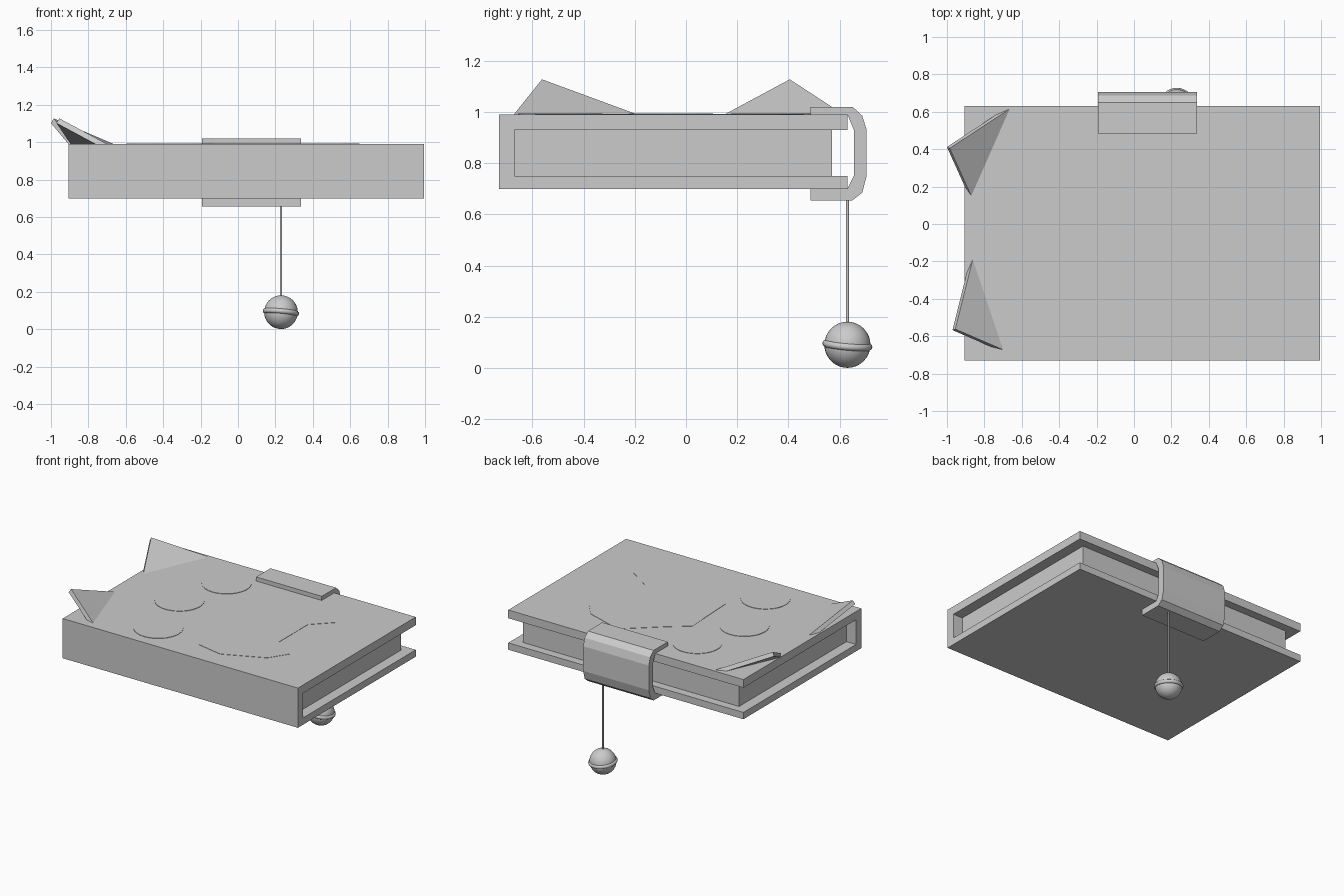
import bpy, bmesh, math
from mathutils import Vector

if "Cube" in bpy.data.objects:
    bpy.data.objects.remove(bpy.data.objects["Cube"])


def make_object(name, bm):
    bmesh.ops.recalc_face_normals(bm, faces=bm.faces)
    mesh = bpy.data.meshes.new(name)
    bm.to_mesh(mesh)
    bm.free()
    obj = bpy.data.objects.new(name, mesh)
    bpy.context.collection.objects.link(obj)
    return obj


def prism(name, points, offset):
    """Extrude a closed 3D outline along an offset vector."""
    bm = bmesh.new()
    face = bm.faces.new([bm.verts.new(p) for p in points])
    ext = bmesh.ops.extrude_face_region(bm, geom=[face], use_keep_orig=True)
    moved = [g for g in ext["geom"] if isinstance(g, bmesh.types.BMVert)]
    bmesh.ops.translate(bm, verts=moved, vec=offset)
    return make_object(name, bm)


def along_x(name, profile, x0, x1):
    return prism(name, [(x0, y, z) for y, z in profile], (x1 - x0, 0, 0))


def smooth(obj):
    bpy.context.view_layer.objects.active = obj
    obj.select_set(True)
    bpy.ops.object.shade_smooth_by_angle(angle=math.radians(40))
    obj.select_set(False)


TOP = 0.99

# Book cover with C-shaped section, and recessed page block
along_x("book_cover", [(-0.73, 0.70), (0.63, 0.70), (0.63, 0.75), (-0.67, 0.75),
                       (-0.67, 0.93), (0.63, 0.93), (0.63, TOP), (-0.73, TOP)],
        -0.905, 0.995)
along_x("pages", [(-0.67, 0.75), (0.57, 0.75), (0.57, 0.93), (-0.67, 0.93)],
        -0.828, 0.918)

# Clasp strap wrapping the open edge
along_x("clasp_strap", [(0.485, 1.02), (0.65, 1.02), (0.688, 0.985), (0.705, 0.93),
                        (0.705, 0.75), (0.688, 0.685), (0.65, 0.655), (0.485, 0.655),
                        (0.485, 0.70), (0.63, 0.70), (0.655, 0.75), (0.655, 0.93),
                        (0.63, TOP), (0.485, TOP)], -0.193, 0.337)

# Two pointed ears: tilted triangular slabs (base, base, tip)
ears = {"back_ear": [(-0.665, 0.615, TOP), (-0.87, 0.15, TOP), (-0.985, 0.405, 1.127)],
        "front_ear": [(-0.862, -0.19, TOP), (-0.70, -0.672, TOP), (-0.955, -0.562, 1.127)]}
for name, pts in ears.items():
    a, b, c = map(Vector, pts)
    n = (b - a).cross(c - a).normalized()
    if n.z > 0:
        n = -n
    prism(name, pts, n * 0.03)

# Paw emblem, barely raised: three round toes and a palm pad
for i, (x, y) in enumerate([(-0.33, 0.34), (-0.43, -0.06), (-0.30, -0.49)]):
    ring = [(x + 0.165 * math.cos(t * math.tau / 32),
             y + 0.165 * math.sin(t * math.tau / 32), TOP - 0.01) for t in range(32)]
    prism(f"paw_toe_{i + 1}", ring, (0, 0, 0.013))
pad = [(0.65, -0.32), (0.48, -0.21), (0.48, 0.12), (0.61, 0.25), (0.51, 0.37), (0.23, 0.46),
       (-0.01, 0.25), (-0.15, 0.14), (-0.13, -0.27), (0.07, -0.55), (0.27, -0.59), (0.56, -0.46)]
prism("paw_pad", [(x, y, TOP - 0.01) for x, y in pad], (0, 0, 0.012))

# Hanging cord
BX, BY = 0.23, 0.63
bpy.ops.mesh.primitive_cylinder_add(vertices=12, radius=0.006, depth=0.52,
                                    location=(BX, BY, 0.43))
bpy.context.object.name = "cord"
smooth(bpy.context.object)

# Round bell with a slightly tilted rim
bpy.ops.mesh.primitive_uv_sphere_add(segments=32, ring_count=16, radius=0.09,
                                     location=(BX, BY, 0.091))
bpy.context.object.name = "bell"
smooth(bpy.context.object)
bpy.ops.mesh.primitive_torus_add(major_segments=32, minor_segments=10, major_radius=0.084,
                                 minor_radius=0.014, location=(BX, BY, 0.09),
                                 rotation=(math.radians(-5), math.radians(5), 0))
bpy.context.object.name = "bell_rim"
smooth(bpy.context.object)
